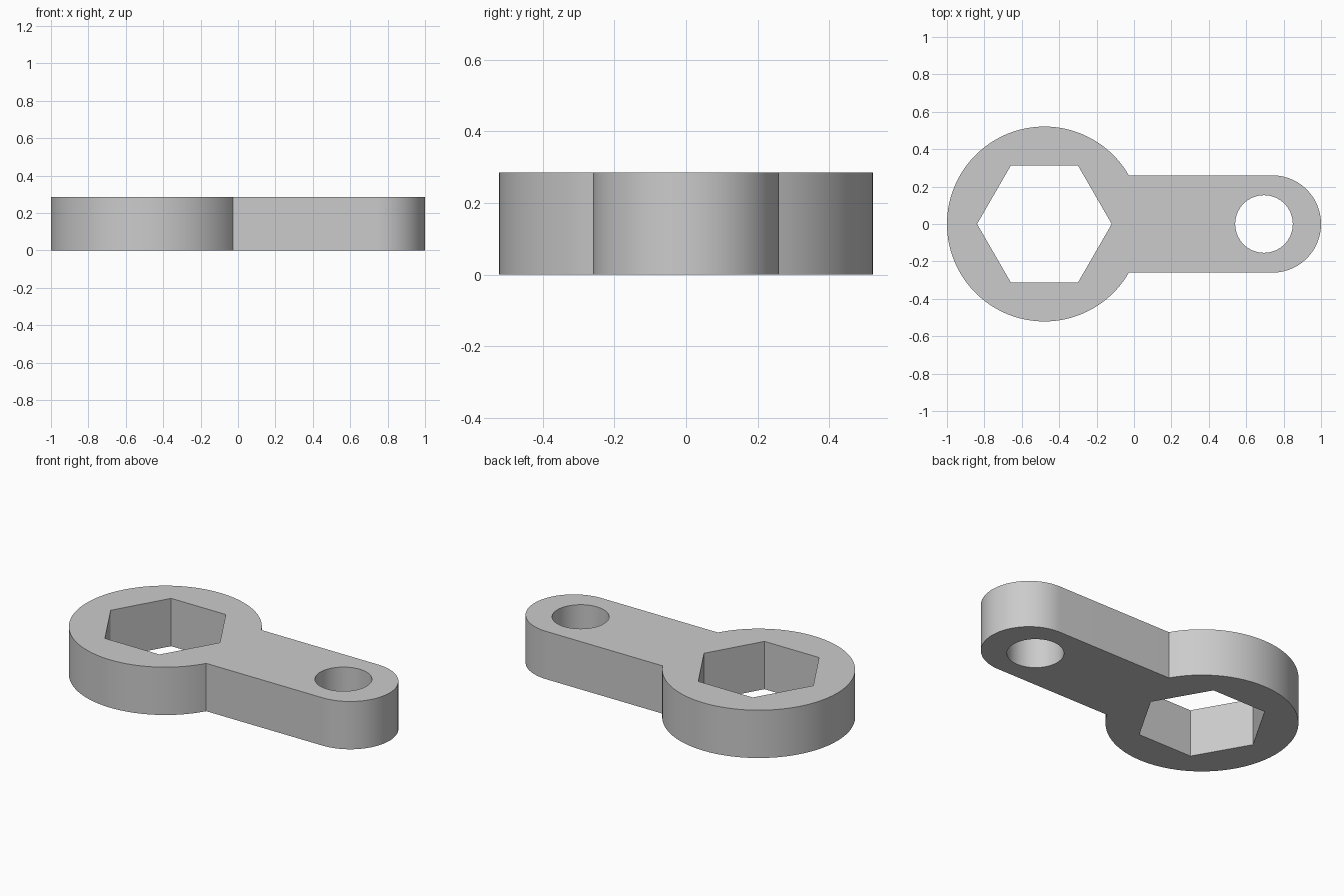
import bpy, bmesh
from math import sin, cos, pi, asin, radians

cube = bpy.data.objects.get("Cube")
if cube:
    bpy.data.objects.remove(cube, do_unlink=True)

HEIGHT = 0.285
HEAD_X, HEAD_R = -0.479, 0.521
ARM_R = 0.26
TIP_X = 1 - ARM_R
HOLE_X, HOLE_R = 0.695, 0.154
HEX_R = 0.36


def arc(cx, r, start, end, steps):
    """Points along an arc centred on the x axis, both ends included."""
    angles = [start + (end - start) * i / steps for i in range(steps + 1)]
    return [(cx + r * cos(a), r * sin(a)) for a in angles]


def ring(cx, r, sides):
    return arc(cx, r, 0, 2 * pi, sides)[:-1]


# Profile: round head blending into an arm with a rounded tip, plus two openings
neck = asin(ARM_R / HEAD_R)
outline = arc(HEAD_X, HEAD_R, neck, 2 * pi - neck, 96) + arc(TIP_X, ARM_R, -pi / 2, pi / 2, 48)
hex_socket = ring(HEAD_X, HEX_R, 6)
round_hole = ring(HOLE_X, HOLE_R, 64)

bm = bmesh.new()
for loop in (outline, hex_socket, round_hole):
    verts = [bm.verts.new((x, y, 0)) for x, y in loop]
    for a, b in zip(verts, verts[1:] + verts[:1]):
        bm.edges.new((a, b))
bmesh.ops.triangle_fill(bm, use_beauty=True, use_dissolve=False, edges=bm.edges[:])

# Raise the profile into a solid plate
top = bmesh.ops.extrude_face_region(bm, geom=bm.faces[:], use_keep_orig=True)["geom"]
bmesh.ops.translate(bm, vec=(0, 0, HEIGHT), verts=[v for v in top if isinstance(v, bmesh.types.BMVert)])
bmesh.ops.recalc_face_normals(bm, faces=bm.faces[:])

mesh = bpy.data.meshes.new("hex_wrench_lever")
bm.to_mesh(mesh)
bm.free()
lever = bpy.data.objects.new("hex_wrench_lever", mesh)
bpy.context.collection.objects.link(lever)

# Plain grey finish
grey = bpy.data.materials.new("plain_grey")
grey.use_nodes = True
colour = (0.6, 0.6, 0.6, 1)
grey.diffuse_color = colour
grey.node_tree.nodes["Principled BSDF"].inputs["Base Color"].default_value = colour
mesh.materials.append(grey)

# Smooth curved walls, crisp rims and corners
bpy.ops.object.select_all(action="DESELECT")
lever.select_set(True)
bpy.context.view_layer.objects.active = lever
bpy.ops.object.shade_smooth_by_angle(angle=radians(30))
